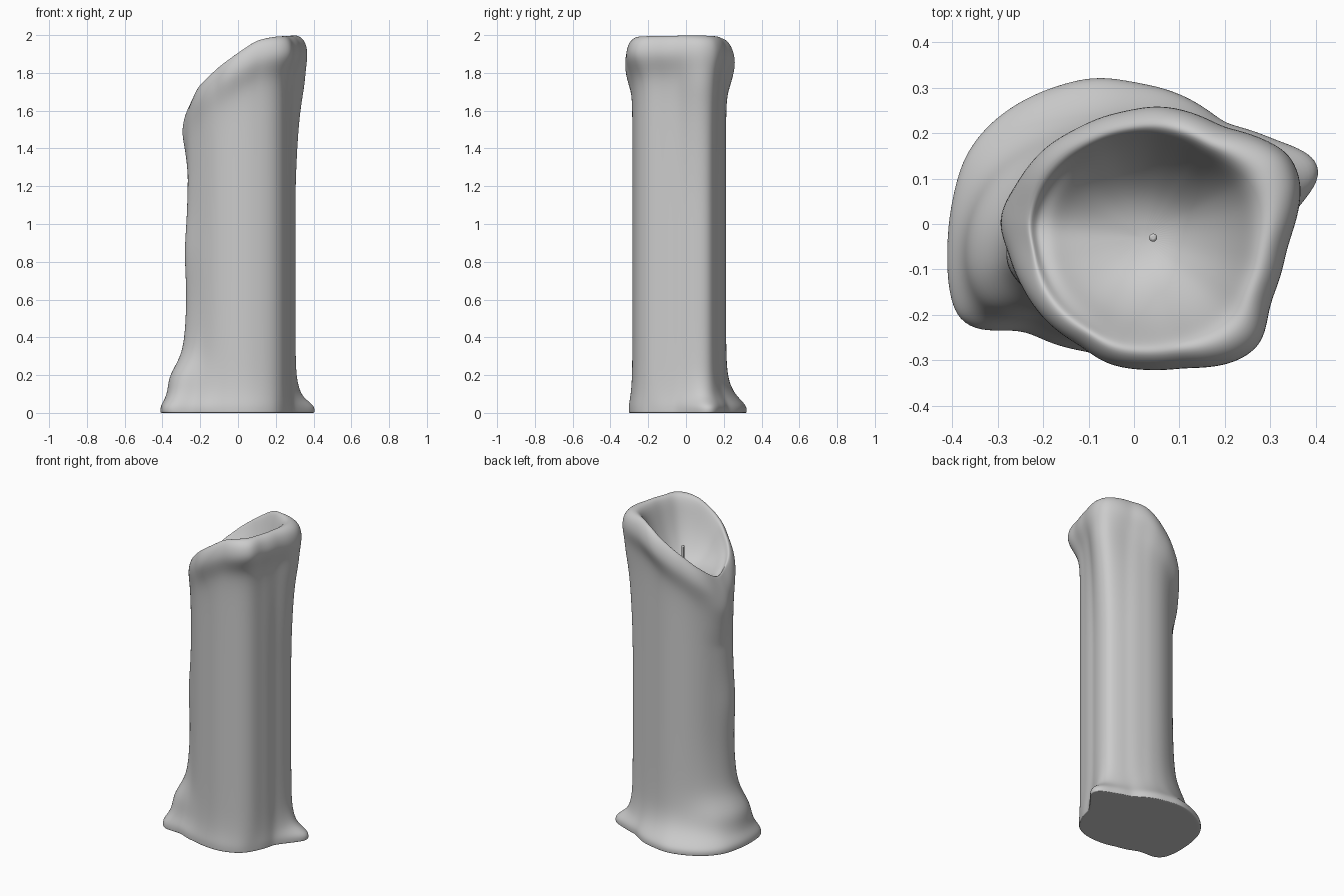
import bpy, bmesh, math

if "Cube" in bpy.data.objects:
    bpy.data.objects.remove(bpy.data.objects["Cube"])

N = 60
CX, CY = 0.02, -0.03

# Plan outlines: foot, shaft, overhanging rim
FOOT = [(.418, .1), (.408, .15), (.32, .18), (.2, .22), (0, .312), (-.08, .325), (-.17, .305),
        (-.31, .23), (-.37, .16), (-.4, .06), (-.412, -.05), (-.395, -.21), (-.35, -.243),
        (-.26, -.22), (-.1, -.28), (.01, -.302), (.12, -.292), (.2, -.255), (.25, -.18), (.29, -.05), (.35, .03)]
SHAFT = [(.306, .09), (.29, .128), (.2, .165), (.1, .2), (.02, .212), (-.08, .195), (-.17, .14),
         (-.23, .06), (-.265, -.03), (-.265, -.09), (-.22, -.15), (-.16, -.21), (-.08, -.26),
         (.01, -.282), (.1, -.278), (.19, -.248), (.235, -.205), (.257, -.14), (.28, -.03)]
RIM = [(.373, .09), (.35, .155), (.2, .215), (.06, .264), (-.02, .252), (-.13, .212), (-.265, .1),
       (-.3, .01), (-.275, -.07), (-.24, -.16), (-.12, -.27), (-.06, -.312), (.02, -.325),
       (.11, -.32), (.24, -.304), (.288, -.265), (.3, -.18), (.34, -.05)]
CREST_Z = [(-.3, 1.62), (-.25, 1.68), (-.2, 1.745), (-.1, 1.84), (0, 1.915), (.1, 1.98), (.2, 2.0), (.4, 2.01)]


def lerp_table(tab, v):
    if v <= tab[0][0]:
        return tab[0][1]
    for (a, p), (b, q) in zip(tab, tab[1:]):
        if v <= b:
            return p + (q - p) * (v - a) / (b - a)
    return tab[-1][1]


def radial(outline):
    # radius about the centre at N even angles, lightly smoothed
    pol = sorted((math.atan2(y - CY, x - CX) % math.tau, math.hypot(x - CX, y - CY)) for x, y in outline)
    tab = [(a + k * math.tau, r) for k in (-1, 0, 1) for a, r in pol]
    r = [lerp_table(tab, math.tau * i / N) for i in range(N)]
    return [(r[i - 1] + 6 * r[i] + r[(i + 1) % N]) / 8 for i in range(N)]


def bump(i, deg, width):
    d = (360 * i / N - deg + 180) % 360 - 180
    return math.exp(-(d / width) ** 2)


foot, shaft, rim = radial(FOOT), radial(SHAFT), radial(RIM)
ang = [math.tau * i / N for i in range(N)]
# Inner lip is rounder than the rim
crest_r = [.35 * r * .8 + .65 * .225 for r in rim]
crest_z = [lerp_table(CREST_Z, CX + rim[i] * .86 * math.cos(ang[i])) for i in range(N)]
crest_z = [(crest_z[i - 1] + 2 * crest_z[i] + crest_z[(i + 1) % N]) / 4 for i in range(N)]

rings = []   # each ring: list of (radius, z)
for k in (.5, .97):
    rings.append([(r * k, 0) for r in foot])
# Foot flare: height, general blend, extra blend on the left flank
for z, b, extra in ((0, .98, 0), (.012, .99, 0), (.04, .97, 0), (.08, .6, .2), (.13, .27, .45),
                    (.2, .07, .6), (.29, .02, .25), (.4, 0, .1)):
    ring = []
    for i in range(N):
        k = min(1, b + extra * bump(i, 185, 45)) * (1 - (.35 * bump(i, 25, 22) if .05 < z < .25 else 0))
        ring.append((shaft[i] + (foot[i] - shaft[i]) * k, z))
    rings.append(ring)
# Shaft with a wavy drip on the left
for z, d in ((.65, .005), (.85, .022), (1.02, .005), (1.22, 0)):
    rings.append([(shaft[i] + d * bump(i, 190, 20), z) for i in range(N)])
# Swelling under the rim: drop below crest, general blend, extra along the right ridge
for drop, b, extra in ((.44, 0, .28), (.28, .03, .72), (.2, .28, .55), (.12, .98, 0), (.06, 1, 0), (.02, .8, 0)):
    ring = []
    for i in range(N):
        spout = bump(i, 175, 25)
        k = min(1, b + extra * bump(i, 20, 22))
        k = k + (max(0, 1 - abs(drop - .19) / .2) * 1.15 - k) * spout
        r = shaft[i] + (rim[i] - shaft[i]) * k
        if drop < .1:
            # roll the lip inwards, more at the spout
            r = rim[i] * (1 - (.02 if drop > .03 else .08) - (.09 if drop > .03 else .1) * spout)
        ring.append((r, crest_z[i] - drop))
    rings.append(ring)
rings.append([((rim[i] * .9 + crest_r[i]) / 2 - .01 * bump(i, 175, 25), crest_z[i]) for i in range(N)])
rings.append([(crest_r[i], crest_z[i] - .03) for i in range(N)])
# Melted bowl
FLOOR = 1.63
for k, f in ((.9, .68), (.77, .44), (.6, .24), (.42, .1), (.22, .025)):
    ring = []
    for i in range(N):
        r = crest_r[i] * k * k + .215 * k * (1 - k)
        ring.append((r, FLOOR + (crest_z[i] - FLOOR) * f))
    rings.append(ring)

bm = bmesh.new()
loops = [[bm.verts.new((CX + r * math.cos(a), CY + r * math.sin(a), z)) for a, (r, z) in zip(ang, ring)]
         for ring in rings]
for lo, hi in zip(loops, loops[1:]):
    for i in range(N):
        j = (i + 1) % N
        bm.faces.new((lo[i], lo[j], hi[j], hi[i]))
for loop, z in ((loops[0], 0), (loops[-1], FLOOR)):
    c = bm.verts.new((CX, CY, z))
    for i in range(N):
        bm.faces.new((loop[i], loop[(i + 1) % N], c))
bmesh.ops.recalc_face_normals(bm, faces=bm.faces)
me = bpy.data.meshes.new("candle_body")
bm.to_mesh(me)
bm.free()
body = bpy.data.objects.new("candle_body", me)
bpy.context.collection.objects.link(body)
sub = body.modifiers.new("smooth", 'SUBSURF')
sub.levels = sub.render_levels = 2
bpy.context.view_layer.objects.active = body
body.select_set(True)
bpy.ops.object.shade_smooth()

# Wick
bpy.ops.mesh.primitive_cylinder_add(vertices=12, radius=.009, depth=.2, location=(.042, -.03, 1.68))
wick = bpy.context.object
wick.name = "wick"
bev = wick.modifiers.new("rounded_tip", 'BEVEL')
bev.width, bev.segments = .005, 2
bpy.ops.object.shade_smooth_by_angle()
